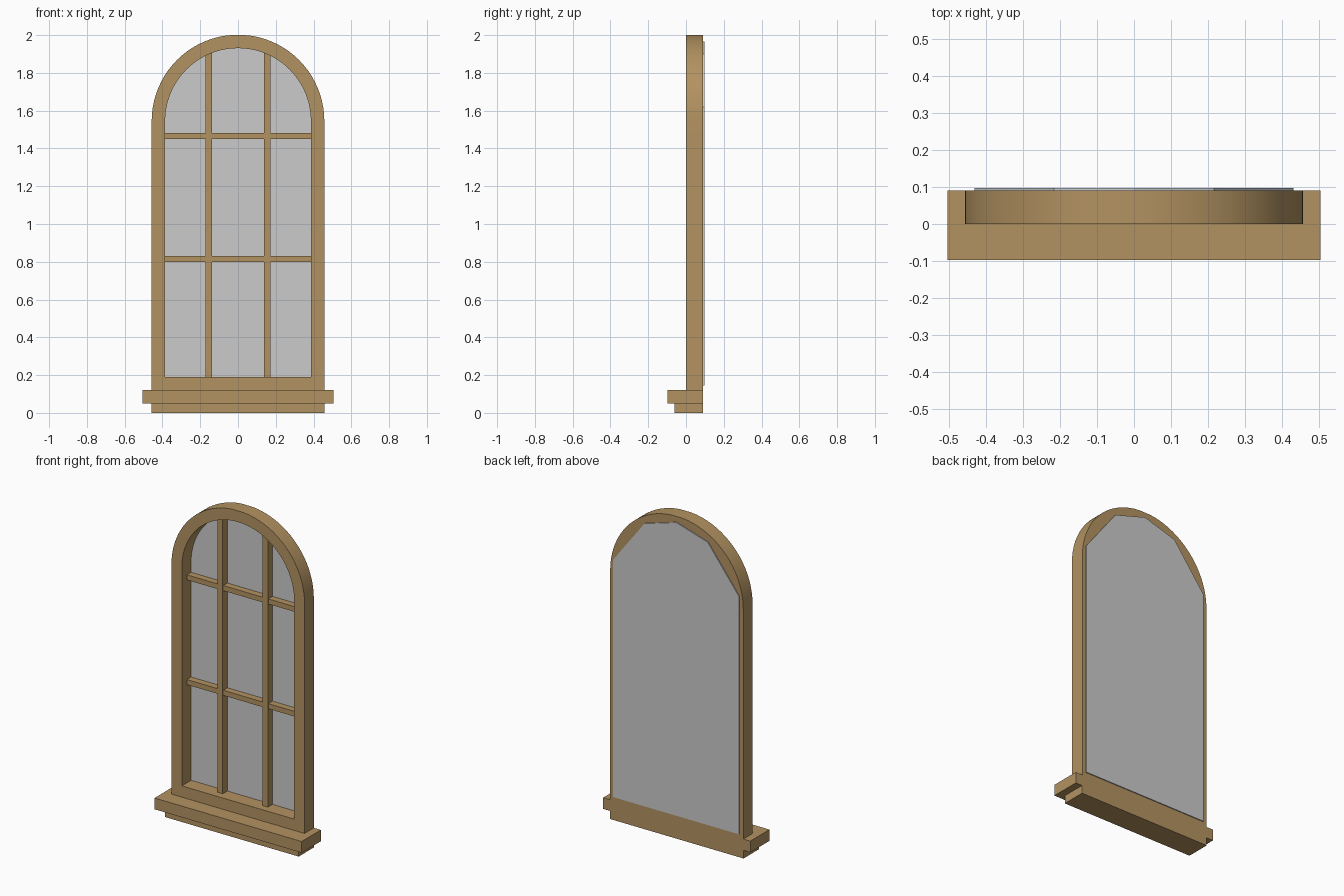
import bpy, math

if "Cube" in bpy.data.objects:
    bpy.data.objects.remove(bpy.data.objects["Cube"])

wood = bpy.data.materials.new("wood")
wood.diffuse_color = (0.45, 0.29, 0.12, 1)
wood.use_nodes = True
wood.node_tree.nodes["Principled BSDF"].inputs["Base Color"].default_value = wood.diffuse_color

BACK = 0.091      # back plane of the timber
SPRING = 1.545    # height where the arch starts


def add_mesh(name, verts, faces, mat=None):
    me = bpy.data.meshes.new(name)
    me.from_pydata(verts, [], faces)
    me.update()
    ob = bpy.data.objects.new(name, me)
    bpy.context.collection.objects.link(ob)
    if mat:
        me.materials.append(mat)
    return ob


def box(name, x0, x1, y0, y1, z0, z1):
    v = [(x, y, z) for z in (z0, z1) for x, y in ((x0, y0), (x1, y0), (x1, y1), (x0, y1))]
    f = [(3, 2, 1, 0), (4, 5, 6, 7), (0, 1, 5, 4), (1, 2, 6, 5), (2, 3, 7, 6), (3, 0, 4, 7)]
    return add_mesh(name, v, f, wood)


def arch_outline(r, bottom, steps=40):
    arc = [(r * math.cos(math.pi * i / steps), SPRING + r * math.sin(math.pi * i / steps))
           for i in range(steps + 1)]
    return [(r, bottom)] + arc + [(-r, bottom)]


# arched frame: closed ring between an outer and an inner outline
outer, inner = arch_outline(0.457, 0.12), arch_outline(0.386, 0.19)
outer = [(x, min(z, 2.0)) for x, z in outer]
n = len(outer)
verts = [(x, y, z) for y in (0, BACK) for loop in (outer, inner) for x, z in loop]
faces = []
for i in range(n):
    j = (i + 1) % n
    faces += [(i, n + i, n + j, j),                               # front
              (2 * n + i, 2 * n + j, 3 * n + j, 3 * n + i),       # back
              (i, j, 2 * n + j, 2 * n + i),                       # outside
              (n + i, 3 * n + i, 3 * n + j, n + j)]               # inside
frame = add_mesh("arched_frame", verts, faces, wood)
bpy.context.view_layer.objects.active = frame
frame.select_set(True)
bpy.ops.object.shade_smooth_by_angle(angle=math.radians(30))

# glazing bars
for side, s in (("left", -1), ("right", 1)):
    c = 0.155 * s
    box(f"vertical_bar_{side}", c - 0.018, c + 0.018, 0.046, BACK, 0.18, 1.91)
for level, z in (("lower", 0.815), ("upper", 1.465)):
    box(f"horizontal_bar_{level}", -0.39, 0.39, 0.05, BACK, z - 0.016, z + 0.016)

# stepped sill
box("sill", -0.505, 0.505, -0.097, BACK, 0.05, 0.12)
box("sill_base", -0.459, 0.459, -0.06, BACK, 0, 0.05)

# faceted glass pane behind the frame
pane = [(0.432, 0.145), (0.432, 1.62), (0.217, 1.90), (0, 1.965),
        (-0.217, 1.90), (-0.432, 1.62), (-0.432, 0.145)]
k = len(pane)
verts = [(x, y, z) for y in (BACK, 0.097) for x, z in pane]
faces = [tuple(reversed(range(k))), tuple(range(k, 2 * k))]
faces += [(i, (i + 1) % k, k + (i + 1) % k, k + i) for i in range(k)]
faces[0], faces[1] = tuple(range(k))[::-1], tuple(range(k, 2 * k))
glass = add_mesh("glass_pane", verts, faces)

# consistent outward normals
import bmesh
for ob in (frame, glass):
    bm = bmesh.new()
    bm.from_mesh(ob.data)
    bmesh.ops.recalc_face_normals(bm, faces=bm.faces)
    bm.to_mesh(ob.data)
    bm.free()
